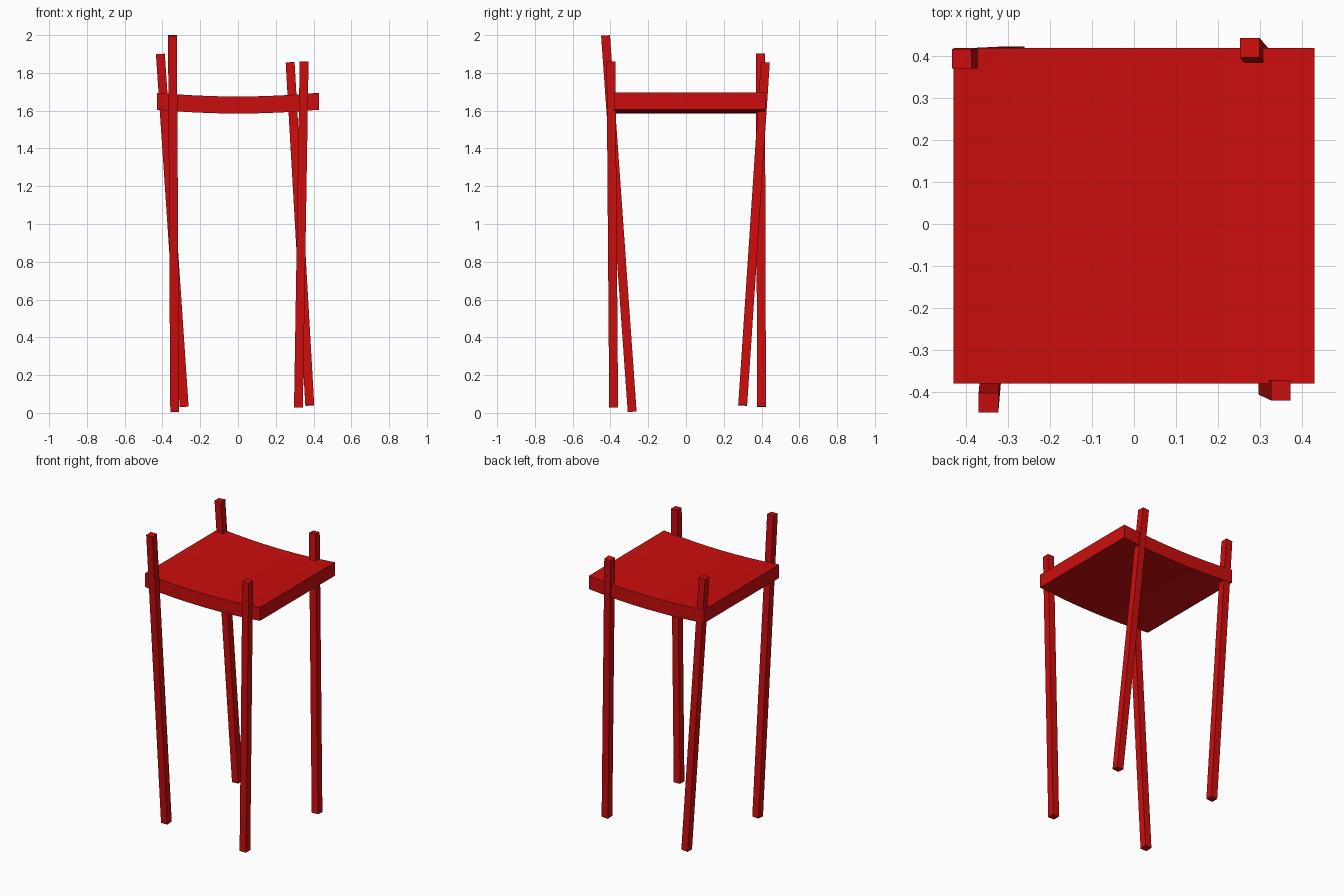
import bpy
import bmesh
from mathutils import Vector, Matrix

cube = bpy.data.objects.get("Cube")
if cube:
    bpy.data.objects.remove(cube, do_unlink=True)

# Single red paint
red = bpy.data.materials.new("red_paint")
red.use_nodes = True
red.diffuse_color = (0.6, 0.004, 0.004, 1)
red.node_tree.nodes["Principled BSDF"].inputs["Base Color"].default_value = red.diffuse_color


def add_object(name, bm):
    bmesh.ops.recalc_face_normals(bm, faces=bm.faces)
    mesh = bpy.data.meshes.new(name)
    bm.to_mesh(mesh)
    bm.free()
    mesh.materials.append(red)
    obj = bpy.data.objects.new(name, mesh)
    bpy.context.collection.objects.link(obj)
    return obj


# Square post running from the centre of its foot to the centre of its top
def add_leg(name, foot, top, width=0.047):
    foot, top = Vector(foot), Vector(top)
    axis = top - foot
    turn = Vector((0, 0, 1)).rotation_difference(axis).to_matrix().to_4x4()
    place = Matrix.Translation((foot + top) / 2) @ turn
    bm = bmesh.new()
    bmesh.ops.create_cube(bm, size=1, matrix=place @ Matrix.Diagonal((width, width, axis.length, 1)))
    add_object(name, bm)


# Seat: a shallow dished profile swept from front to back
half, front, back, thick, segments = 0.43, -0.38, 0.42, 0.09, 8
bm = bmesh.new()
xs = [half * (2 * i / segments - 1) for i in range(segments + 1)]
upper = [(x, 1.675 + 0.02 * (x / half) ** 2) for x in xs]
lower = [(x, z - thick) for x, z in reversed(upper)]
profile = bm.faces.new([bm.verts.new((x, front, z)) for x, z in upper + lower])
sweep = bmesh.ops.extrude_face_region(bm, geom=[profile], use_keep_orig=True)
moved = [v for v in sweep["geom"] if isinstance(v, bmesh.types.BMVert)]
bmesh.ops.translate(bm, verts=moved, vec=(0, back - front, 0))
add_object("seat", bm)

# Four crooked posts that pass the seat corners
add_leg("front_right_leg", (-0.335, -0.285, 0.006), (-0.347, -0.426, 1.998))
add_leg("front_left_leg", (0.32, -0.383, 0.028), (0.35, -0.397, 1.86))
add_leg("back_right_leg", (-0.285, 0.4, 0.032), (-0.411, 0.394, 1.9))
add_leg("back_left_leg", (0.38, 0.3, 0.04), (0.276, 0.42, 1.855))
